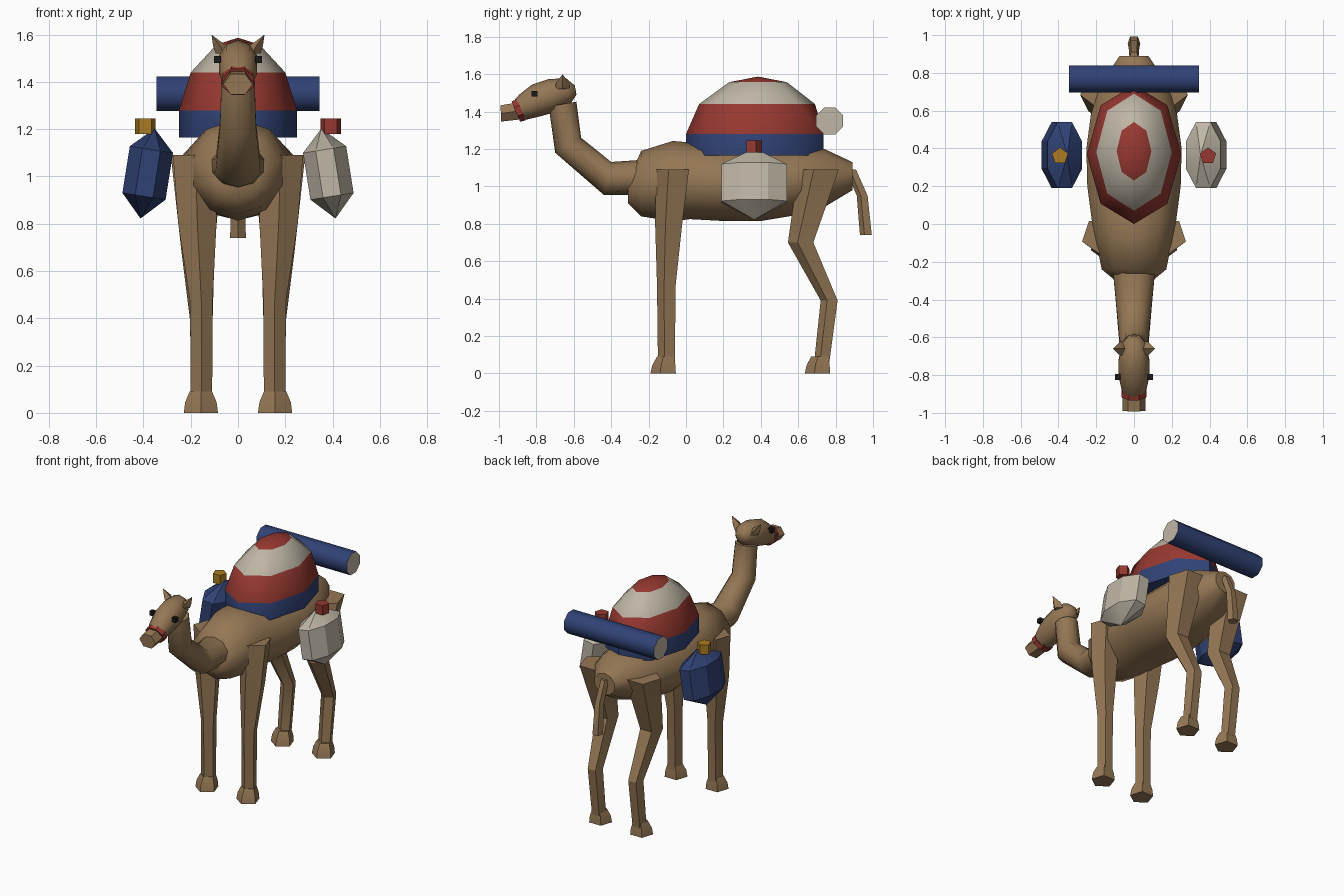
import bpy, bmesh, math
from mathutils import Vector, Matrix

if "Cube" in bpy.data.objects:
    bpy.data.objects.remove(bpy.data.objects["Cube"], do_unlink=True)


def material(name, r, g, b):
    m = bpy.data.materials.new(name)
    m.use_nodes = True
    m.diffuse_color = (r, g, b, 1)
    bsdf = next(n for n in m.node_tree.nodes if n.type == "BSDF_PRINCIPLED")
    bsdf.inputs["Base Color"].default_value = (r, g, b, 1)
    bsdf.inputs["Roughness"].default_value = 0.9
    return m


FUR = material("brown_fur", 0.30, 0.185, 0.09)
RED = material("red_cloth", 0.31, 0.04, 0.03)
BLUE = material("blue_cloth", 0.03, 0.055, 0.18)
CREAM = material("cream_cloth", 0.52, 0.47, 0.38)
GOLD = material("gold_cloth", 0.40, 0.20, 0.015)
BLACK = material("black_eye", 0.01, 0.01, 0.01)


def finish(name, bm, mats, smooth, rule=None):
    """Clean the mesh, mark sharp edges, colour the faces and link the object."""
    bmesh.ops.remove_doubles(bm, verts=bm.verts, dist=0.0005)
    bmesh.ops.recalc_face_normals(bm, faces=bm.faces)
    for f in bm.faces:
        f.smooth = True
        if rule:
            f.material_index = rule(f)
    for e in bm.edges:
        e.smooth = len(e.link_faces) == 2 and e.calc_face_angle(0) < math.radians(smooth)
    me = bpy.data.meshes.new(name)
    bm.to_mesh(me)
    bm.free()
    for m in mats:
        me.materials.append(m)
    ob = bpy.data.objects.new(name, me)
    bpy.context.scene.collection.objects.link(ob)
    return ob


def loft(name, rings, sides, mats, tilt=0, smooth=50, phase=0, x=0, rule=None, matrix=None):
    """Skin rings (y, z, half width, half depth, [tilt], [x]); tilt 0 is horizontal, 90 faces the front."""
    bm = bmesh.new()
    loops = []
    for r in rings:
        y, z, rx, rv = r[:4]
        t = math.radians(r[4] if len(r) > 4 else tilt)
        cx = r[5] if len(r) > 5 else x
        loop = []
        for i in range(sides):
            a = math.tau * i / sides + math.radians(phase)
            v = rv * math.sin(a)
            loop.append(bm.verts.new((cx + rx * math.cos(a), y + v * math.cos(t), z + v * math.sin(t))))
        loops.append(loop)
    for a, b in zip(loops, loops[1:]):
        for i in range(sides):
            j = (i + 1) % sides
            bm.faces.new((a[i], a[j], b[j], b[i]))
    bm.faces.new(loops[0])
    bm.faces.new(loops[-1])
    if matrix:
        bm.transform(matrix)
    return finish(name, bm, mats, smooth, rule)


# Torso, running from chest to rump
loft("body", [(-0.31, 0.97, 0.09, 0.06), (-0.24, 1.015, 0.18, 0.175), (-0.07, 1.028, 0.215, 0.215),
              (0.02, 1.03, 0.235, 0.205), (0.2, 1.015, 0.26, 0.20), (0.4, 1.01, 0.265, 0.195),
              (0.58, 1.03, 0.24, 0.185), (0.74, 1.045, 0.185, 0.155), (0.89, 1.055, 0.08, 0.075)],
     10, [FUR], tilt=90, phase=90)

# Neck
loft("neck", [(-0.12, 1.05, 0.13, 0.10, 90), (-0.42, 1.043, 0.10, 0.09, 77),
              (-0.63, 1.22, 0.08, 0.08, 30), (-0.66, 1.44, 0.073, 0.075, 10)],
     10, [FUR], phase=90)

# Head, muzzle and halter
loft("head", [(-0.59, 1.515, 0.03, 0.025, 100), (-0.63, 1.51, 0.065, 0.07, 100),
              (-0.72, 1.485, 0.085, 0.09, 102), (-0.80, 1.46, 0.085, 0.088, 105),
              (-0.87, 1.425, 0.07, 0.07, 107), (-0.91, 1.405, 0.05, 0.05, 107)],
     10, [FUR], phase=90)
loft("muzzle", [(-0.85, 1.41, 0.06, 0.055), (-0.99, 1.39, 0.062, 0.05)],
     6, [FUR], tilt=92, smooth=30)
loft("halter", [(-0.88, 1.41, 0.072, 0.066), (-0.91, 1.40, 0.07, 0.064)],
     8, [RED], tilt=113, smooth=30, phase=22.5)

for side, s in (("left", 1), ("right", -1)):
    # Eyes and ears
    bm = bmesh.new()
    bmesh.ops.create_cube(bm, size=0.03, matrix=Matrix.Translation((s * 0.086, -0.81, 1.495)))
    finish(side + "_eye", bm, [BLACK], 30)
    loft(side + "_ear", [(-0.66, 1.52, 0.035, 0.038, 0, s * 0.06), (-0.66, 1.55, 0.03, 0.036, 0, s * 0.075),
                         (-0.66, 1.6, 0, 0, 0, s * 0.112)], 4, [FUR], smooth=30)

    # Legs and feet, five sided with one edge to the front
    loft(side + "_front_leg", [(-0.063, 1.09, 0.1, 0.097, 0, s * 0.18), (-0.085, 0.8, 0.085, 0.08, 0, s * 0.172),
                               (-0.10, 0.47, 0.05, 0.055, 0, s * 0.155), (-0.10, 0.06, 0.048, 0.05, 0, s * 0.155)],
         5, [FUR], smooth=30, phase=-90)
    loft(side + "_hind_leg", [(0.72, 1.09, 0.115, 0.12, 0, s * 0.175), (0.62, 0.7, 0.075, 0.075, 0, s * 0.17),
                              (0.77, 0.39, 0.05, 0.05, 0, s * 0.155), (0.73, 0.06, 0.047, 0.045, 0, s * 0.155)],
         5, [FUR], smooth=30, phase=-90)
    for end, y in (("front", -0.115), ("hind", 0.71)):
        loft(f"{side}_{end}_foot", [(y, 0, 0.076, 0.075), (y + 0.003, 0.045, 0.07, 0.068), (y + 0.01, 0.09, 0.05, 0.05)],
             5, [FUR], smooth=30, phase=-90, x=s * 0.157)

    # Side bag, leaning outward at the bottom, with a knot on top
    place = Matrix.Translation((s * 0.382, 0.365, 1.015)) @ Matrix.Rotation(s * math.radians(-9), 4, "Y")
    loft(side + "_bag", [(0, 0.19, 0, 0), (0, 0.10, 0.1, 0.19), (0, -0.10, 0.1, 0.19), (0, -0.195, 0, 0)],
         8, [CREAM if s > 0 else BLUE], smooth=25, phase=22.5, matrix=place)
    loft(side + "_bag_knot", [(0.36, 1.18, 0.045, 0.045), (0.36, 1.245, 0.045, 0.045)],
         5, [RED if s > 0 else GOLD], smooth=25, phase=90, x=s * 0.392)

# Tail
loft("tail", [(0.885, 1.09, 0.025, 0.03), (0.945, 0.95, 0.03, 0.032), (0.965, 0.74, 0.035, 0.035)],
     5, [FUR], smooth=30, phase=-90)


# Striped cover over the hump
def stripe(face):
    z = face.calc_center_median().z
    return 0 if z > 1.555 else 1 if z > 1.45 else 2 if z > 1.29 else 3


loft("hump_cover", [(0.385, 1.587, 0, 0), (0.385, 1.557, 0.092, 0.155), (0.38, 1.44, 0.2, 0.31),
                    (0.368, 1.28, 0.25, 0.368), (0.368, 1.165, 0.25, 0.368)],
     8, [RED, CREAM, RED, BLUE], smooth=60, phase=0, rule=stripe)

# Bedroll lying across the back, with pale ends
turn = Matrix.Translation((0, 0.768, 1.35)) @ Matrix.Rotation(math.pi / 2, 4, "Y")
loft("bedroll", [(0, -0.345, 0.078, 0.078), (0, 0.345, 0.078, 0.078)], 8, [BLUE, CREAM],
     phase=22.5, matrix=turn, rule=lambda f: int(abs(f.calc_center_median().x) > 0.3))
